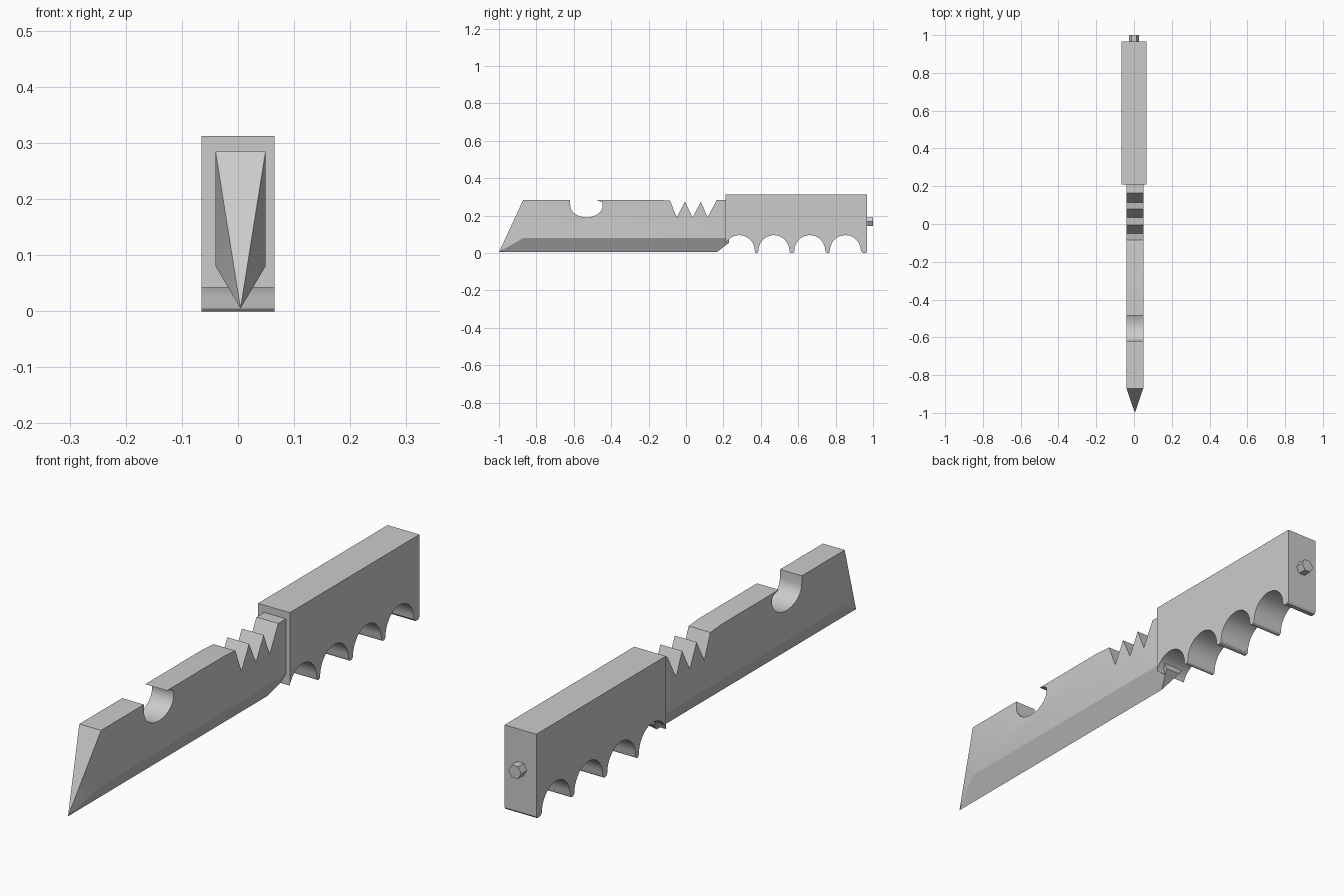
import bpy, bmesh, math
from mathutils import Vector

cube = bpy.data.objects.get("Cube")
if cube:
    bpy.data.objects.remove(cube, do_unlink=True)

steel = bpy.data.materials.new("grey_steel")
steel.use_nodes = True
GREY = (0.6, 0.6, 0.6, 1)
steel.diffuse_color = GREY
steel.node_tree.nodes["Principled BSDF"].inputs["Base Color"].default_value = GREY


def finish(bm, name):
    bmesh.ops.recalc_face_normals(bm, faces=bm.faces)
    mesh = bpy.data.meshes.new(name)
    bm.to_mesh(mesh)
    bm.free()
    mesh.materials.append(steel)
    obj = bpy.data.objects.new(name, mesh)
    bpy.context.collection.objects.link(obj)
    bpy.ops.object.select_all(action='DESELECT')
    obj.select_set(True)
    bpy.context.view_layer.objects.active = obj
    bpy.ops.object.shade_smooth_by_angle(angle=math.radians(25))
    return obj


def arc(cy, cz, ry, rz, start, end, steps):
    """Points (y, z) along an elliptical arc, angles in degrees."""
    angles = [math.radians(start + (end - start) * i / steps) for i in range(steps + 1)]
    return [(cy + ry * math.cos(a), cz + rz * math.sin(a)) for a in angles]


def slab(bm, profile, x0, x1, skip=()):
    """Extrude a side profile across x, leaving out the listed edge walls."""
    a = [bm.verts.new((x0, y, z)) for y, z in profile]
    b = [bm.verts.new((x1, y, z)) for y, z in profile]
    bm.faces.new(a)
    bm.faces.new(b)
    n = len(profile)
    for i in range(n):
        if i not in skip:
            j = (i + 1) % n
            bm.faces.new((a[i], a[j], b[j], b[i]))
    return a, b


# Handle with four finger scallops
FRONT, BACK, TOP = 0.21, 0.967, 0.312
profile = [(FRONT, TOP)]
for i, cy in enumerate((0.285, 0.47, 0.662, 0.852)):
    pts = arc(cy, 0.01, 0.083, 0.086, 180, 0, 18)
    if i == 0:
        pts = [(FRONT, 0.042)] + [p for p in pts if p[0] > FRONT + 0.002]
    else:
        # Rounded cusp between neighbouring scallops
        y0, y1 = profile[-1][0], pts[0][0]
        profile += arc((y0 + y1) / 2, 0.01, (y1 - y0) / 2, 0.01, 180, 360, 6)[1:-1]
    profile += pts
profile += [(0.942, 0.002), (0.95, 0), (0.962, 0), (BACK, 0.008), (BACK, TOP)]
bm = bmesh.new()
slab(bm, profile, -0.065, 0.065)
finish(bm, "handle")

# Blade: spine with round notch and saw teeth, bevelled down to a keel edge
SPINE, BEVEL, EDGE, SHOULDER, END = 0.285, 0.08, 0.005, -0.87, 0.23
profile = [(SHOULDER, SPINE), (-0.62, SPINE)]
profile += arc(-0.532, 0.255, 0.087, 0.064, 180, 375, 16)
profile += [(-0.465, 0.28), (-0.485, SPINE), (-0.15, SPINE), (-0.085, 0.28)]
for valley, peak in ((-0.05, -0.005), (0.035, 0.08), (0.115, 0.165)):
    profile += [(valley, 0.19), (peak, 0.275 if peak < 0.1 else SPINE)]
profile += [(END, SPINE), (END, BEVEL), (SHOULDER, BEVEL)]
n = len(profile)
bm = bmesh.new()
left, right = slab(bm, profile, -0.04, 0.049, skip=(n - 2, n - 1))
tip = bm.verts.new((0.0045, -1, EDGE))
heel = bm.verts.new((0.0045, END, EDGE))
bm.faces.new((tip, left[0], right[0]))
for side in (left, right):
    bm.faces.new((tip, side[0], side[-1]))
    bm.faces.new((tip, side[-1], side[-2], heel))
bm.faces.new((left[-2], right[-2], heel))
bmesh.ops.recalc_face_normals(bm, faces=bm.faces)

# Slanted heel cut under the rear of the blade
cut = bmesh.ops.bisect_plane(
    bm, geom=bm.verts[:] + bm.edges[:] + bm.faces[:],
    plane_co=Vector((0, 0.165, EDGE)), plane_no=Vector((0, 0.035, -0.045)),
    clear_outer=True)
bmesh.ops.holes_fill(bm, edges=[e for e in bm.edges if e.is_boundary], sides=0)
finish(bm, "blade")

# Hexagonal stud on the butt of the handle
bm = bmesh.new()
hexagon = [(0.026 * math.cos(i * math.pi / 3), 0.168 + 0.026 * math.sin(i * math.pi / 3))
           for i in range(6)]
rings = [[bm.verts.new((x, y, z)) for x, z in hexagon] for y in (0.96, 1.0)]
for ring in rings:
    bm.faces.new(ring)
for i in range(6):
    j = (i + 1) % 6
    bm.faces.new((rings[0][i], rings[0][j], rings[1][j], rings[1][i]))
finish(bm, "butt_stud")
